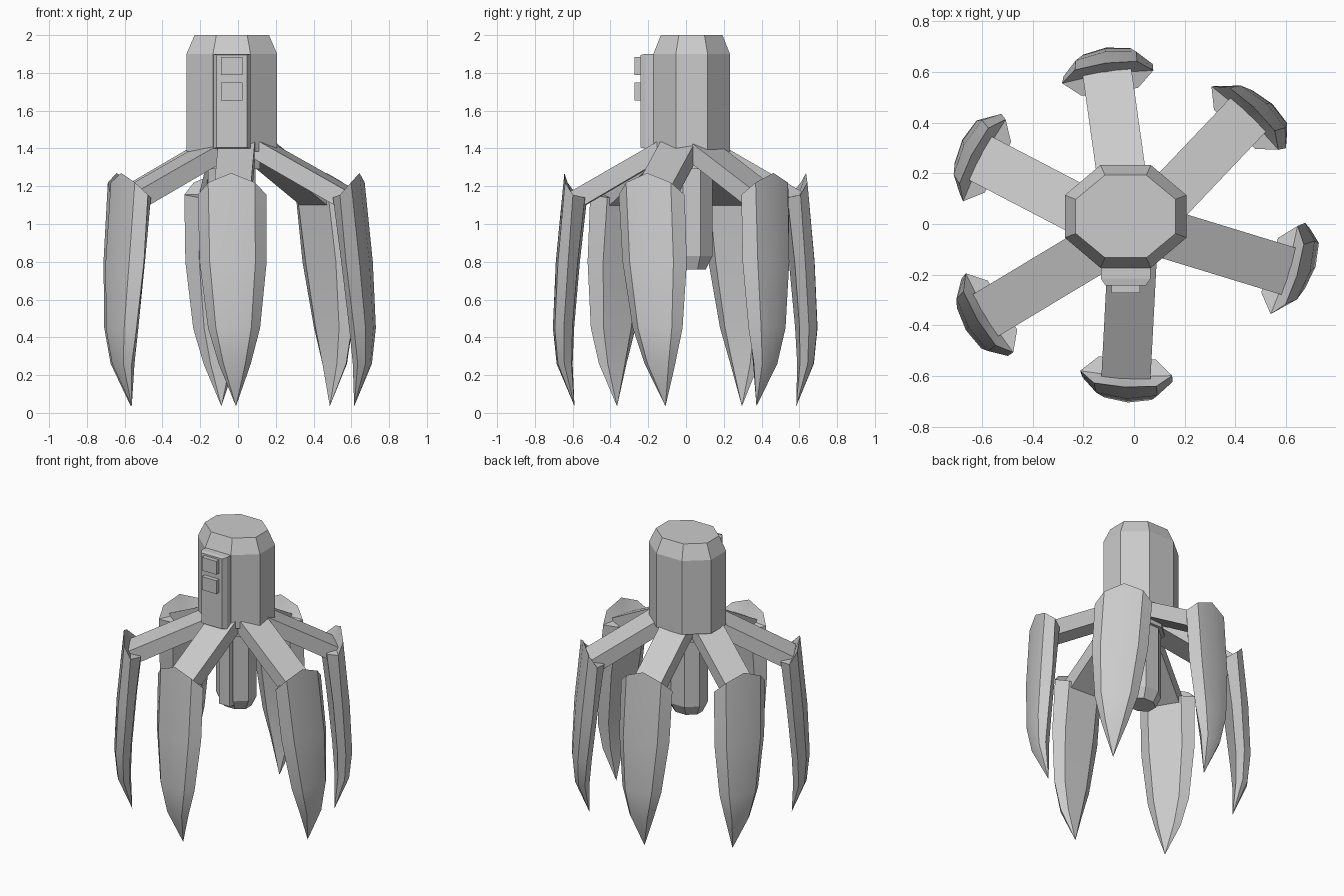
import bpy, bmesh, math
from mathutils import Matrix, Vector

if "Cube" in bpy.data.objects:
    bpy.data.objects.remove(bpy.data.objects["Cube"])

CX, CY = -0.033, 0.03


def make(name, verts, faces):
    me = bpy.data.meshes.new(name)
    bm = bmesh.new()
    vs = [bm.verts.new(v) for v in verts]
    for f in faces:
        bm.faces.new([vs[i] for i in f])
    bmesh.ops.recalc_face_normals(bm, faces=bm.faces)
    bm.to_mesh(me)
    bm.free()
    ob = bpy.data.objects.new(name, me)
    bpy.context.collection.objects.link(ob)
    return ob


def loft(name, rings, cap=None, tip=None):
    """Skin equal-length rings; ends close flat, or as fans to cap/tip points."""
    n = len(rings[0])
    verts = [v for r in rings for v in r]
    faces = [(k*n + i, k*n + (i+1) % n, (k+1)*n + (i+1) % n, (k+1)*n + i)
             for k in range(len(rings) - 1) for i in range(n)]
    for point, start in ((cap, 0), (tip, (len(rings) - 1) * n)):
        if point is None:
            faces.append(tuple(range(start, start + n)))
        else:
            verts.append(point)
            faces += [(start + i, start + (i+1) % n, len(verts) - 1) for i in range(n)]
    return make(name, verts, faces)


def octagon(hx, hy, z):
    k = 1 / math.cos(math.pi / 8)
    return [Vector((CX + hx*k*math.cos(a), CY + hy*k*math.sin(a), z))
            for a in [math.pi/8 + i*math.pi/4 for i in range(8)]]


def rect(x, y, hx, z0, z1):
    return [Vector((x-hx, y, z0)), Vector((x+hx, y, z0)), Vector((x+hx, y, z1)), Vector((x-hx, y, z1))]


# Main housing, neck and lower column, all eight-sided
loft("housing", [octagon(.24, .203, 1.385), octagon(.24, .203, 1.9), octagon(.197, .163, 2)])
loft("neck", [octagon(.15, .13, 1.29), octagon(.15, .13, 1.4)])
loft("lower_column", [octagon(.095, .075, .76), octagon(.125, .11, .83), octagon(.125, .11, 1.32)])

# Control panel with two buttons, and the smaller panel on the column
loft("control_panel", [rect(CX, -.16, .098, 1.40, 1.9), rect(CX, -.215, .098, 1.40, 1.9),
                       rect(CX, -.242, .08, 1.405, 1.895)])
for i, z in enumerate((1.655, 1.79)):
    loft(f"button_{i+1}", [rect(CX, -.23, .056, z, z + .093), rect(CX, -.272, .056, z, z + .093)])
loft("column_panel", [rect(CX, -.07, .05, .8, 1.28), rect(CX, -.105, .042, .8, 1.28)])

# Claw rings: half width, four radii (ridge, shoulder, edge, inner), four heights
CLAW = [(.182, (.645, .635, .59, .53), (1.27, 1.22, 1.155, 1.14)),
        (.178, (.69, .672, .615, .568), (.8, .8, .8, .8)),
        (.138, (.705, .69, .64, .597), (.45, .45, .45, .45)),
        (.085, (.685, .675, .64, .603), (.26, .26, .26, .26))]
SPREAD = (0, .68, 1, .62)


def claw(name, m, shear):
    def place(r, t, z):
        return m @ Vector((r, t + shear * (1.15 - z) / 1.1, z))
    rings = []
    for w, rs, zs in CLAW:
        order = [(0, 0), (1, 1), (2, 1), (3, 1), (3, -1), (2, -1), (1, -1)]
        rings.append([place(rs[k], s * w * SPREAD[k], zs[k]) for k, s in order])
    return loft(name, rings, cap=place(.605, 0, 1.155), tip=place(.59, 0, .035))


def arm(name, m, dr):
    # Sloping bar reaching from the housing to the claw
    prof = [(.15, 1.435), (.62 + dr, 1.165), (.56 + dr, 1.085), (.10, 1.355)]
    return loft(name, [[m @ Vector((r - dr, t, z)) for r, z in prof] for t in (-.097, .097)])


# Legs: angle, extra reach, sideways offset, sideways lean of the tip
LEGS = [("front", 267, 0, 0, .02), ("right", 343, .03, 0, .075),
        ("back_right", 46.5, .015, -.03, -.065), ("back", 98, 0, .022, -.016),
        ("back_left", 152.5, .05, .05, -.05), ("front_left", 211, .08, .007, .016)]
for name, ang, dr, off, lean in LEGS:
    m = Matrix.Rotation(math.radians(ang), 4, 'Z') @ Matrix.Translation((dr, off, 0))
    arm(name + "_arm", m, dr)
    ob = claw(name + "_claw", m, lean)
    bpy.ops.object.select_all(action='DESELECT')
    ob.select_set(True)
    bpy.context.view_layer.objects.active = ob
    bpy.ops.object.shade_smooth_by_angle(angle=math.radians(25))
